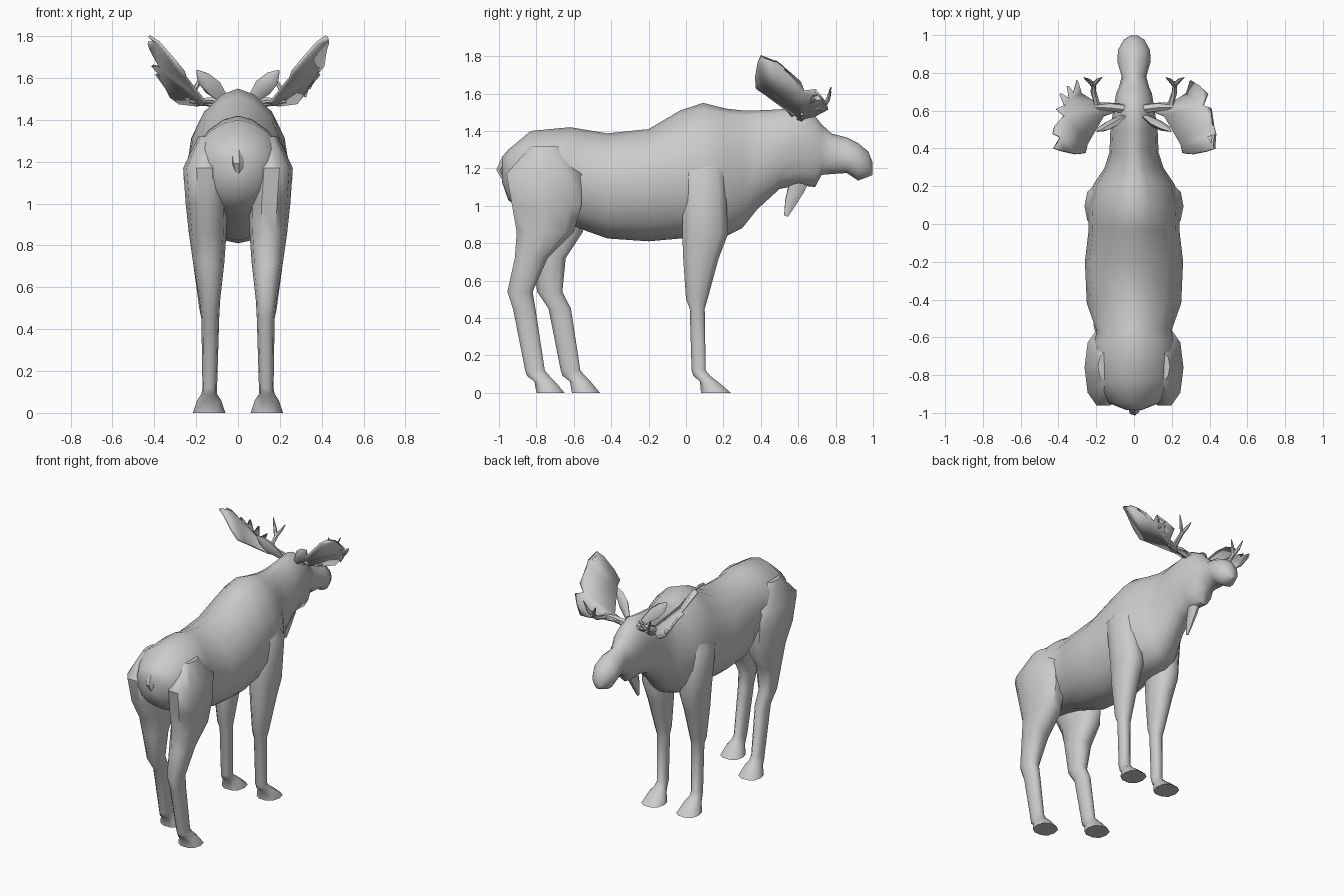
import bpy, bmesh, math
from mathutils import Vector

HIDE = bpy.data.materials.new("grey_hide")
HIDE.diffuse_color = (0.6, 0.6, 0.6, 1)


def finish(name, bm, angle=50):
    bmesh.ops.recalc_face_normals(bm, faces=bm.faces)
    me = bpy.data.meshes.new(name)
    bm.to_mesh(me)
    bm.free()
    ob = bpy.data.objects.new(name, me)
    bpy.context.collection.objects.link(ob)
    me.materials.append(HIDE)
    bpy.ops.object.select_all(action='DESELECT')
    ob.select_set(True)
    bpy.context.view_layer.objects.active = ob
    bpy.ops.object.shade_smooth_by_angle(angle=math.radians(angle))
    return ob


def loft(name, rings, angle=50):
    """Skin a list of equal-length point rings and cap both ends."""
    bm = bmesh.new()
    vs = [[bm.verts.new(p) for p in r] for r in rings]
    n = len(vs[0])
    for a, b in zip(vs, vs[1:]):
        for i in range(n):
            j = (i + 1) % n
            bm.faces.new((a[i], a[j], b[j], b[i]))
    bm.faces.new(vs[0])
    bm.faces.new(vs[-1])
    return finish(name, bm, angle)


def tube(name, pts, radii, squash=(1, 1, 1), n=6):
    """Tapered tube along a path, squashed along world axes."""
    pts = [Vector(p) for p in pts]
    rings = []
    for k, (p, r) in enumerate(zip(pts, radii)):
        d = (pts[min(k + 1, len(pts) - 1)] - pts[max(k - 1, 0)]).normalized()
        u = d.cross(Vector((0.3, 1, 0.2))).normalized()
        w = d.cross(u)
        ring = []
        for i in range(n):
            a = 2 * math.pi * i / n
            o = (u * math.cos(a) + w * math.sin(a)) * r
            ring.append(p + Vector([c * s for c, s in zip(o, squash)]))
        rings.append(ring)
    return loft(name, rings)


def power(v, p):
    return math.copysign(abs(v) ** p, v)


# Torso, neck and head: y, bottom, top, half width, height of widest point
STATIONS = [
    (-.985, 1.13, 1.26, .04, 1.20), (-.95, 1.03, 1.30, .13, 1.20),
    (-.83, .95, 1.40, .21, 1.20), (-.62, .90, 1.42, .215, 1.18),
    (-.56, .875, 1.41, .20, 1.15), (-.42, .825, 1.387, .25, 1.12),
    (-.20, .81, 1.41, .26, 1.12), (-.03, .825, 1.51, .24, 1.15),
    (.09, .83, 1.55, .245, 1.17), (.21, .835, 1.52, .215, 1.17),
    (.30, .88, 1.51, .155, 1.17), (.38, .98, 1.51, .13, 1.22),
    (.50, 1.09, 1.515, .125, 1.30), (.60, 1.11, 1.53, .11, 1.35),
    (.69, 1.10, 1.48, .095, 1.33), (.725, 1.165, 1.435, .08, 1.31),
    (.78, 1.17, 1.385, .065, 1.28), (.86, 1.175, 1.365, .088, 1.26),
    (.92, 1.135, 1.335, .085, 1.24), (.975, 1.155, 1.29, .055, 1.22),
    (.998, 1.165, 1.23, .02, 1.20),
]
rings = []
for y, bot, top, hw, zw in STATIONS:
    ring = []
    for i in range(16):
        c, s = math.cos(math.pi * i / 8), math.sin(math.pi * i / 8)
        up = s > 0
        ring.append((hw * power(c, 1.2 if up else .95), y,
                     zw + s * ((top - zw) if up else (zw - bot))))
    rings.append(ring)
loft("body", rings, 60)


# Legs: z, back y, front y, inner x, outer x
FRONT = [
    (1.30, .04, .16, .10, .18), (1.17, -.02, .21, .08, .262),
    (.85, -.02, .225, .06, .23), (.72, -.015, .175, .07, .215),
    (.50, .0, .115, .09, .185), (.45, .02, .10, .095, .175),
    (.12, .03, .105, .10, .17), (.09, .04, .13, .10, .175),
    (.06, .075, .17, .08, .195), (.0, .08, .24, .06, .215),
]
HIND = [
    (1.32, -.83, -.68, .08, .19), (1.17, -.96, -.56, .06, .262),
    (1.0, -.93, -.56, .05, .25), (.86, -.905, -.60, .055, .235),
    (.72, -.915, -.74, .065, .215), (.54, -.955, -.82, .085, .185),
    (.45, -.925, -.805, .09, .175), (.12, -.86, -.755, .10, .17),
    (.09, -.85, -.73, .10, .175), (.06, -.81, -.70, .08, .195),
    (.0, -.80, -.65, .06, .215),
]


def leg(name, rows, side, stride=0):
    rings = []
    for z, y0, y1, x0, x1 in rows:
        dy = stride * min(max((1 - z) / .55, 0), 1)
        ring = []
        for i in range(10):
            a = 2 * math.pi * i / 10
            ring.append((side * ((x0 + x1) / 2 + (x1 - x0) / 2 * power(math.cos(a), .85)),
                         (y0 + y1) / 2 + (y1 - y0) / 2 * power(math.sin(a) / .951, .85) + dy, z))
        rings.append(ring)
    loft(name, rings)


# Antler palm outline with pointed tines along the outer edge
PALM = [
    (.08, .60, 1.48), (.16, .57, 1.49), (.25, .42, 1.60), (.26, .375, 1.63),
    (.31, .37, 1.69), (.38, .385, 1.77), (.425, .40, 1.80), (.39, .46, 1.77),
    (.43, .48, 1.77), (.42, .52, 1.74), (.37, .575, 1.65), (.41, .61, 1.66),
    (.365, .63, 1.61), (.39, .69, 1.62), (.34, .66, 1.55), (.35, .73, 1.57),
    (.32, .69, 1.51), (.30, .76, 1.52), (.28, .69, 1.48), (.20, .64, 1.47),
    (.08, .64, 1.48),
]

for label, s in (("right", 1), ("left", -1)):
    leg("front_leg_" + label, FRONT, s)
    leg("hind_leg_" + label, HIND, s, 0 if s > 0 else .19)

    bm = bmesh.new()
    face = bm.faces.new([bm.verts.new((s * x, y, z)) for x, y, z in PALM])
    bmesh.ops.triangulate(bm, faces=[face], ngon_method='BEAUTY')
    palm = finish("antler_palm_" + label, bm)
    mod = palm.modifiers.new("thickness", 'SOLIDIFY')
    mod.thickness, mod.offset = .014, 0

    # Antler stem and forked brow tine
    tube("antler_stem_" + label, [(s * .05, .61, 1.47), (s * .13, .62, 1.485), (s * .23, .62, 1.49)],
         (.025, .024, .008))
    tube("brow_tine_" + label, [(s * .19, .62, 1.48), (s * .215, .70, 1.50), (s * .215, .75, 1.54)],
         (.018, .015, .013))
    for x, z in ((.17, 1.61), (.265, 1.635)):
        tube("brow_prong_" + label, [(s * .215, .735, 1.53), (s * (x + .215) / 2, .76, 1.57), (s * x, .775, z)],
             (.013, .011, .003))

    # Leaf-shaped ear
    tube("ear_" + label, [(s * .06, .57, 1.49), (s * .12, .53, 1.555), (s * .165, .505, 1.60), (s * .195, .49, 1.635)],
         (.022, .045, .036, .006), (1, .4, 1))

# Throat flap hanging under the jaw
tube("throat_flap", [(0, .60, 1.16), (0, .59, 1.09), (0, .56, 1.02), (0, .535, .945)],
     (.07, .048, .034, .012), (.5, 1, 1), 8)
# Short tail
tube("tail", [(0, -.955, 1.24), (0, -.985, 1.19), (0, -.965, 1.12)], (.035, .03, .006))
